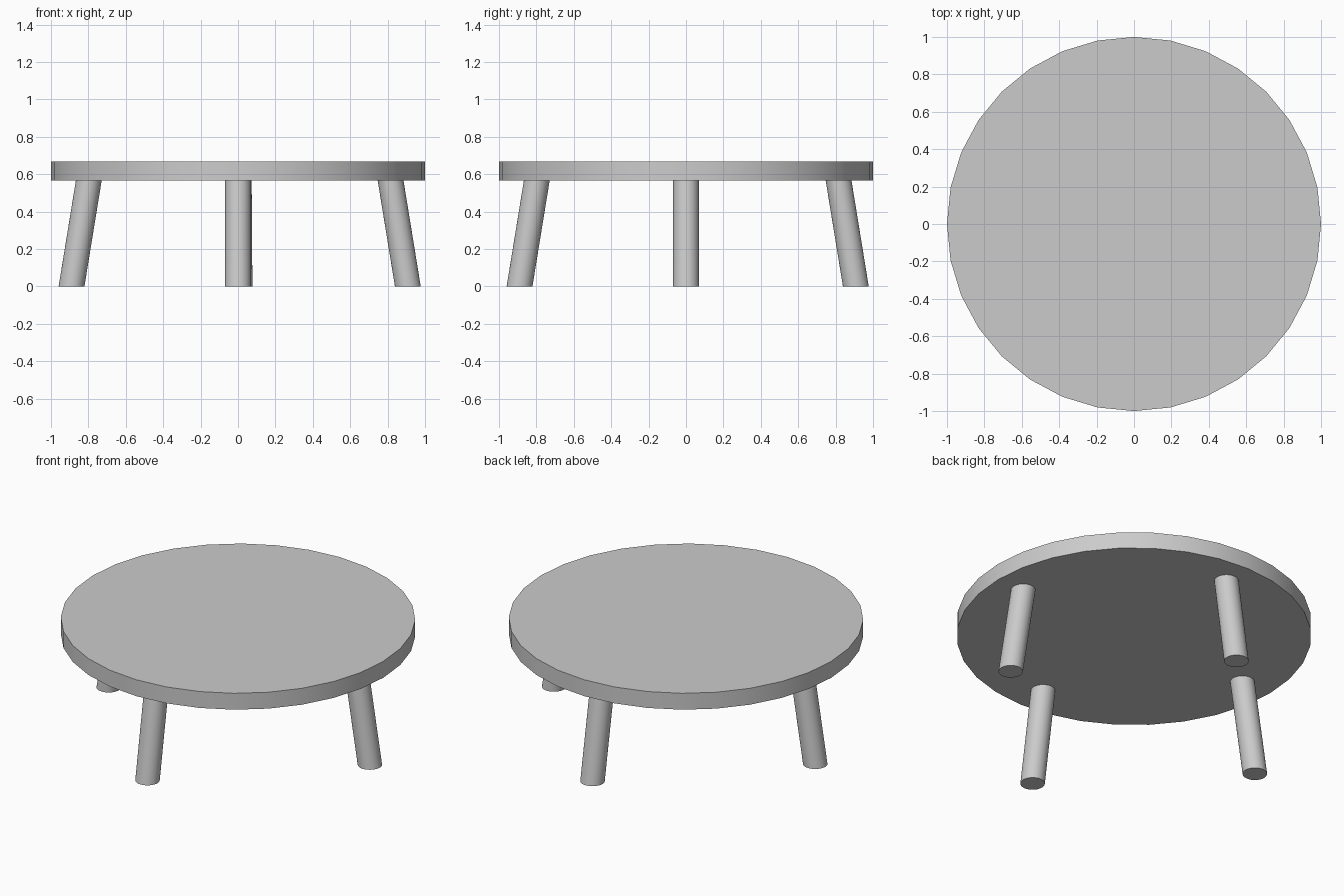
import bpy
from mathutils import Matrix

if "Cube" in bpy.data.objects:
    bpy.data.objects.remove(bpy.data.objects["Cube"])

TOP_LOW, TOP_HIGH = 0.565, 0.667
LEG_RADIUS = 0.069


def cylinder(name, radius, z0, z1):
    bpy.ops.mesh.primitive_cylinder_add(vertices=32, radius=radius, depth=z1 - z0)
    obj = bpy.context.object
    obj.name = name
    obj.data.transform(Matrix.Translation((0, 0, (z0 + z1) / 2)))
    bpy.ops.object.shade_smooth_by_angle()
    return obj


def splayed_leg(name, foot, top):
    # Sheared cylinder: the ends stay level with the floor and the table top
    leg = cylinder(name, LEG_RADIUS, 0, TOP_LOW)
    for v in leg.data.vertices:
        t = v.co.z / TOP_LOW
        v.co.x += foot[0] + (top[0] - foot[0]) * t
        v.co.y += foot[1] + (top[1] - foot[1]) * t
    leg.data.update()


# Round table top
cylinder("table_top", 1.0, TOP_LOW, TOP_HIGH)

# Four legs splayed outward
splayed_leg("left_leg", (-0.89, 0), (-0.798, 0))
splayed_leg("right_leg", (0.908, 0), (0.816, 0))
splayed_leg("front_leg", (0, -0.89), (0, -0.798))
splayed_leg("back_leg", (0.008, 0.908), (0.004, 0.816))
